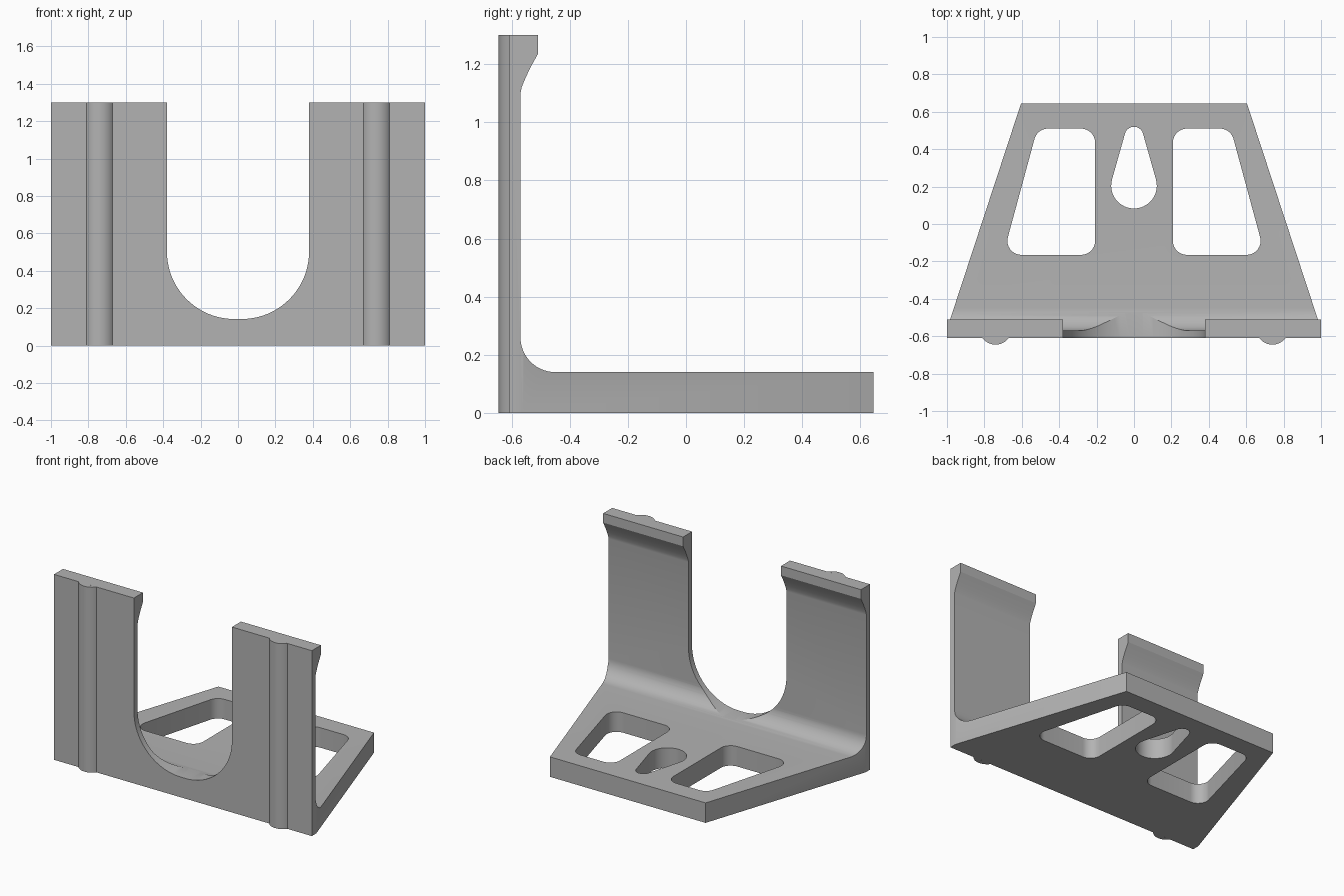
import bpy, bmesh
from math import sin, cos, pi, radians, asin
from mathutils import Vector

old = bpy.data.objects.get("Cube")
if old:
    bpy.data.objects.remove(old)

grey = bpy.data.materials.new("plain grey")
grey.use_nodes = True
grey.diffuse_color = (0.45, 0.45, 0.45, 1)
grey.node_tree.nodes["Principled BSDF"].inputs["Base Color"].default_value = grey.diffuse_color


def arc(cx, cy, r, a0, a1, n=14):
    """Points on an arc, angles in degrees."""
    return [(cx + r * cos(radians(a0 + (a1 - a0) * i / n)),
             cy + r * sin(radians(a0 + (a1 - a0) * i / n))) for i in range(n + 1)]


def rounded(corners, r, n=10):
    """Polygon with every corner replaced by a tangent arc."""
    pts = []
    for i, c in enumerate(corners):
        p = Vector(c)
        a = (Vector(corners[i - 1]) - p).normalized()
        b = (Vector(corners[(i + 1) % len(corners)]) - p).normalized()
        half = a.angle(b) / 2
        centre = p + (a + b).normalized() * r / sin(half)
        start = p + a * (r / sin(half) * cos(half)) - centre
        turn = start.angle_signed(p + b * (r / sin(half) * cos(half)) - centre)
        for k in range(n + 1):
            t = -turn * k / n
            pts.append((centre.x + start.x * cos(t) - start.y * sin(t),
                        centre.y + start.x * sin(t) + start.y * cos(t)))
    return pts


def prism(name, outline, axis, lo, hi):
    """Extrude a 2D outline along the given axis."""
    place = {"x": lambda u, v, d: (d, u, v),
             "y": lambda u, v, d: (u, d, v),
             "z": lambda u, v, d: (u, v, d)}[axis]
    bm = bmesh.new()
    rings = [[bm.verts.new(place(u, v, d)) for u, v in outline] for d in (lo, hi)]
    for ring in rings:
        bm.faces.new(ring)
    n = len(outline)
    for i in range(n):
        j = (i + 1) % n
        bm.faces.new((rings[0][i], rings[0][j], rings[1][j], rings[1][i]))
    bmesh.ops.recalc_face_normals(bm, faces=bm.faces)
    mesh = bpy.data.meshes.new(name)
    bm.to_mesh(mesh)
    bm.free()
    mesh.materials.append(grey)
    ob = bpy.data.objects.new(name, mesh)
    bpy.context.collection.objects.link(ob)
    return ob


def select(ob):
    bpy.ops.object.select_all(action="DESELECT")
    ob.select_set(True)
    bpy.context.view_layer.objects.active = ob


def cut(ob, cutter):
    cutter.hide_render = True
    mod = ob.modifiers.new("cut", "BOOLEAN")
    mod.operation = "DIFFERENCE"
    mod.solver = "EXACT"
    mod.object = cutter
    select(ob)
    bpy.ops.object.modifier_apply(modifier=mod.name)
    bpy.data.objects.remove(cutter)


# Bracket: L-shaped side profile with inner fillet and thick top lip
profile = [(-0.61, 0), (0.645, 0), (0.645, 0.14)]
profile += arc(-0.45, 0.26, 0.12, 270, 180)
profile += [(-0.57, 1.10), (-0.566, 1.12), (-0.553, 1.152), (-0.535, 1.19),
            (-0.51, 1.235), (-0.51, 1.30), (-0.61, 1.30)]
bracket = prism("bracket", profile, "x", -1, 1)

# U-shaped opening in the upright wall
opening = [(0.38, 1.5)] + arc(0.02, 0.502, 0.36, 0, -90, 20)
opening += [(-x, z) for x, z in reversed(opening)]
cut(bracket, prism("opening_cutter", opening, "y", -0.8, 0.8))

# Mirrored cuts: tapered foot sides and large windows
taper = [(1.1, -0.866), (1.1, 0.9), (0.52, 0.9)]
window = rounded([(0.208, -0.165), (0.70, -0.165), (0.517, 0.51), (0.208, 0.51)], 0.075)
for s in (1, -1):
    cut(bracket, prism("taper_cutter", [(s * x, y) for x, y in taper], "z", -0.1, 0.7))
    cut(bracket, prism("window_cutter", [(s * x, y) for x, y in window], "z", -0.1, 0.3))

# Keyhole: hull of a large and a small circle
tilt = asin((0.122 - 0.05) / 0.265) * 180 / pi
keyhole = arc(0, 0.47, 0.05, tilt, 180 - tilt) + arc(0, 0.205, 0.122, 180 - tilt, 360 + tilt, 24)
cut(bracket, prism("keyhole_cutter", keyhole, "z", -0.1, 0.3))

# Rounded vertical ribs on the front
parts = [bracket]
for s, side in ((1, "left"), (-1, "right")):
    rib = arc(s * 0.74, -0.5575, 0.0875, 217, 323, 16)
    parts.append(prism(side + "_rib", rib, "z", 0, 1.30))

for ob in parts:
    select(ob)
    bpy.ops.object.shade_smooth_by_angle(angle=radians(25))
